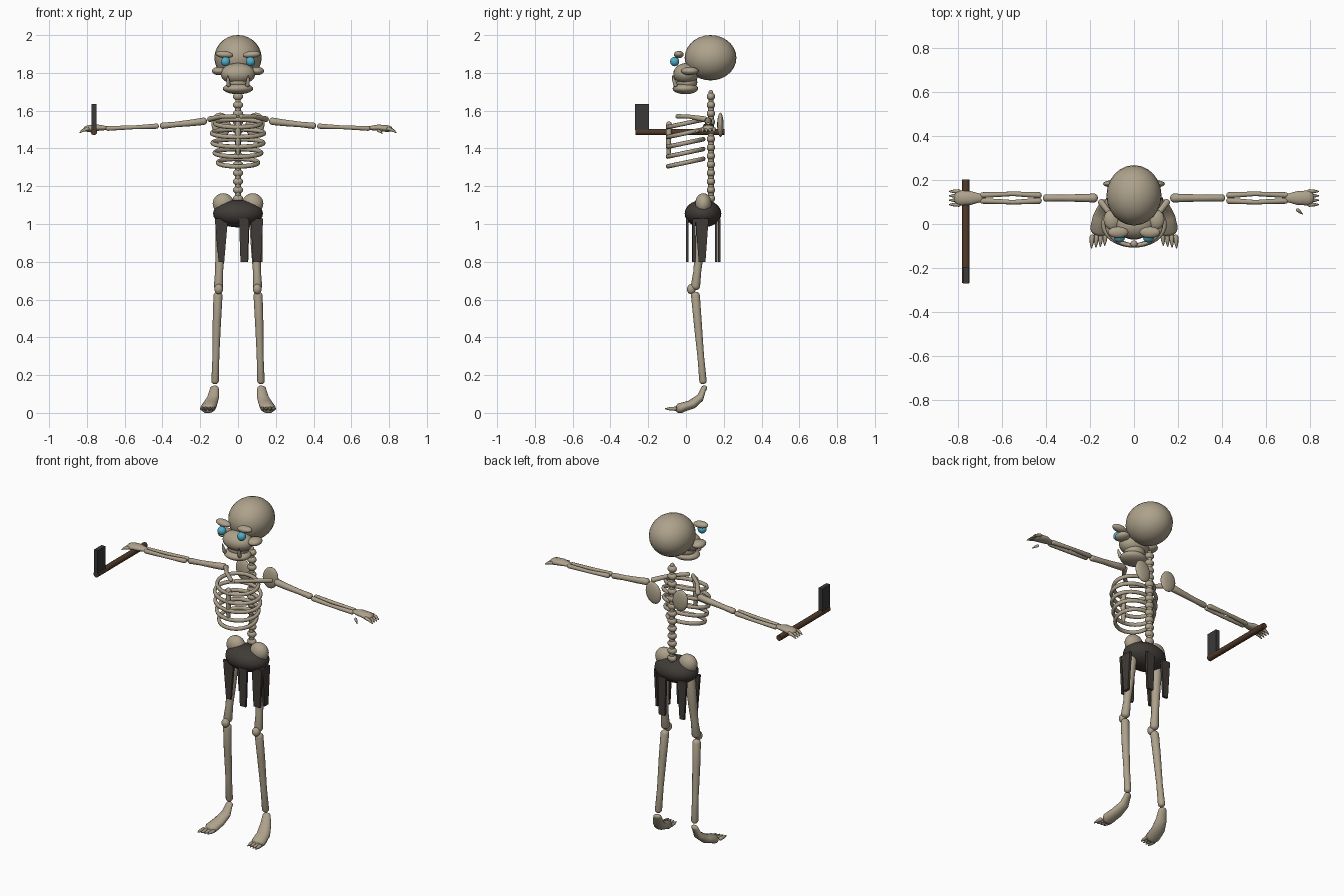
import bpy, bmesh, math
from mathutils import Vector, Matrix

cube = bpy.data.objects.get("Cube")
if cube:
    bpy.data.objects.remove(cube, do_unlink=True)


def material(name, rgb):
    m = bpy.data.materials.new(name)
    m.use_nodes = True
    m.diffuse_color = (*rgb, 1)
    m.node_tree.nodes["Principled BSDF"].inputs["Base Color"].default_value = (*rgb, 1)
    return m


BONE = material("bone", (0.42, 0.36, 0.26))
CLOTH = material("dark_cloth", (0.051, 0.044, 0.038))
WOOD = material("brown_wood", (0.08, 0.042, 0.022))
IRON = material("dark_iron", (0.044, 0.041, 0.039))
EYE = material("blue_eye", (0.08, 0.42, 0.58))


def finish(name, bm, mat, mirror=False, smooth=True):
    bmesh.ops.recalc_face_normals(bm, faces=bm.faces)
    for f in bm.faces:
        f.smooth = smooth
    me = bpy.data.meshes.new(name)
    bm.to_mesh(me)
    bm.free()
    me.materials.append(mat)
    ob = bpy.data.objects.new(name, me)
    bpy.context.collection.objects.link(ob)
    if mirror:
        ob.modifiers.new("mirror", "MIRROR").use_mirror_merge = False
    return ob


def ball(bm, center, radii, tilt=(0, 0, 0)):
    rot = Matrix.Identity(4)
    for angle, axis in zip(tilt, "XYZ"):
        rot = Matrix.Rotation(math.radians(angle), 4, axis) @ rot
    m = Matrix.Translation(center) @ rot @ Matrix.Diagonal((*radii, 1))
    bmesh.ops.create_uvsphere(bm, u_segments=24, v_segments=14, radius=1, matrix=m)


def ellipsoid(name, center, radii, mat=BONE, mirror=False, tilt=(0, 0, 0)):
    bm = bmesh.new()
    ball(bm, center, radii, tilt)
    return finish(name, bm, mat, mirror)


def loft(bm, stations, flat=1.0, n=14):
    """Round-ended bone through (x, y, z, radius) stations."""
    pts = [Vector(s[:3]) for s in stations]
    t = (pts[-1] - pts[0]).normalized()
    side = t.cross(Vector((0, 0, 1)))
    side = side.normalized() if side.length > 0.1 else Vector((1, 0, 0))
    up = side.cross(t)
    r0, r1 = stations[0][3], stations[-1][3]
    rings = [(pts[0] - t * r0 * k, r0 * s) for k, s in ((0.8, 0.15), (0.65, 0.6), (0.35, 0.88))]
    rings += [(p, s[3]) for p, s in zip(pts, stations)]
    rings += [(pts[-1] + t * r1 * k, r1 * s) for k, s in ((0.35, 0.88), (0.65, 0.6), (0.8, 0.15))]
    loops = []
    for c, r in rings:
        angles = [2 * math.pi * i / n for i in range(n)]
        loops.append([bm.verts.new(c + side * r * math.cos(a) + up * r * flat * math.sin(a))
                      for a in angles])
    for a, b in zip(loops, loops[1:]):
        for i in range(n):
            j = (i + 1) % n
            bm.faces.new((a[i], a[j], b[j], b[i]))
    bm.faces.new(loops[0])
    bm.faces.new(loops[-1])


def bone(name, stations, mat=BONE, mirror=True, flat=1.0):
    bm = bmesh.new()
    loft(bm, stations, flat)
    return finish(name, bm, mat, mirror)


# Head
ellipsoid("skull", (0, 0.13, 1.88), (0.125, 0.137, 0.12))
ellipsoid("upper_jaw", (0, 0, 1.795), (0.092, 0.067, 0.057))
ellipsoid("mouth_core", (0, 0.005, 1.75), (0.062, 0.055, 0.045))
ellipsoid("lower_jaw", (0, -0.003, 1.717), (0.08, 0.068, 0.03))
ellipsoid("cheekbone", (0.1, 0.02, 1.81), (0.038, 0.046, 0.022), mirror=True)
ellipsoid("brow", (0.072, -0.038, 1.897), (0.047, 0.026, 0.019), mirror=True, tilt=(0, -5, 0))
ellipsoid("eye", (0.066, -0.06, 1.86), (0.025, 0.024, 0.025), EYE, True)
bone("tusk", [(0.05, -0.055, 1.735, 0.011), (0.053, -0.066, 1.765, 0.008),
              (0.055, -0.07, 1.785, 0.003)])

# Spine of beads on a thin core
bm = bmesh.new()
loft(bm, [(0, 0.132, 1.12, 0.016), (0, 0.132, 1.6, 0.016), (0, 0.132, 1.7, 0.012)])
for i in range(13):
    ball(bm, (0, 0.132, 1.135 + i * 0.045), (0.027, 0.022, 0.021))
finish("spine", bm, BONE, False)

# Rib cage: tilted rings, narrower toward the waist
bm = bmesh.new()
N, M = 40, 8
for k, rx in enumerate((0.108, 0.125, 0.136, 0.139, 0.122)):
    cz = 1.325 + k * 0.052
    grid = []
    for i in range(N):
        a = 2 * math.pi * i / N
        out = Vector((math.cos(a), math.sin(a), 0))
        c = Vector((rx * out.x, -0.002 + 0.095 * out.y, cz + 0.02 * out.y))
        ring = [2 * math.pi * j / M for j in range(M)]
        grid.append([bm.verts.new(c + out * 0.01 * math.cos(b) + Vector((0, 0, 0.012 * math.sin(b))))
                     for b in ring])
    for i in range(N):
        p, q = grid[i], grid[(i + 1) % N]
        for j in range(M):
            bm.faces.new((p[j], q[j], q[(j + 1) % M], p[(j + 1) % M]))
finish("ribs", bm, BONE)
bone("sternum", [(0, -0.092, 1.36, 0.011), (0, -0.092, 1.45, 0.014), (0, -0.09, 1.53, 0.016)],
     mirror=False)
bone("clavicle", [(0.015, -0.045, 1.57, 0.012), (0.09, 0.02, 1.568, 0.011), (0.15, 0.1, 1.555, 0.015)])
ellipsoid("shoulder_blade", (0.09, 0.182, 1.525), (0.05, 0.017, 0.065), mirror=True, tilt=(0, 12, 0))

# Arms
bone("upper_arm", [(0.18, 0.118, 1.544, 0.02), (0.24, 0.118, 1.536, 0.018), (0.33, 0.118, 1.527, 0.015),
                   (0.4, 0.118, 1.52, 0.017)])
bm = bmesh.new()
for s in (-1, 1):
    loft(bm, [(0.43, 0.118 + s * 0.013, 1.518, 0.014), (0.55, 0.118 + s * 0.019, 1.512, 0.01),
              (0.69, 0.118 + s * 0.013, 1.506, 0.013)])
finish("forearm", bm, BONE, True)
bone("hand", [(0.7, 0.118, 1.508, 0.02), (0.74, 0.118, 1.51, 0.031), (0.79, 0.118, 1.505, 0.034)], flat=0.55)
bm = bmesh.new()
for i in range(4):
    y = 0.088 + i * 0.02
    loft(bm, [(0.795, y, 1.504, 0.01), (0.82, y, 1.496, 0.008), (0.838, y, 1.484, 0.003)], n=8)
finish("fingers", bm, BONE, True)
bone("left_thumb", [(0.742, 0.064, 1.495, 0.008), (0.752, 0.056, 1.49, 0.007),
                    (0.765, 0.045, 1.48, 0.002)], mirror=False)

# Pelvis and loincloth
ellipsoid("hip_bone", (0.078, 0.092, 1.108), (0.056, 0.043, 0.055), mirror=True)
ellipsoid("loincloth", (0, 0.09, 1.055), (0.132, 0.097, 0.073), CLOTH)
bm = bmesh.new()
# Hanging strips: x, y, top half-width, bottom half-width, turned sideways
for x, y, top, bottom, turned in ((-0.088, 0.04, 0.035, 0.015, 0), (-0.088, 0.16, 0.03, 0.015, 0),
                                  (0.032, 0.006, 0.027, 0.019, 0), (0.034, 0.176, 0.027, 0.02, 0),
                                  (0.1, 0.042, 0.033, 0.021, 0), (0.124, 0.085, 0.035, 0.018, 1)):
    v = bmesh.ops.create_cube(bm, size=1)["verts"]
    for p in v:
        w = 2 * p.co.x * (top if p.co.z > 0 else bottom)
        d = p.co.y * 0.014
        p.co = Vector((x + (d if turned else w), y + (w if turned else d), 1.03 if p.co.z > 0 else 0.8))
finish("cloth_strips", bm, CLOTH, smooth=False)

# Legs
bone("thigh", [(0.088, 0.088, 1.03, 0.03), (0.095, 0.07, 0.85, 0.025), (0.1, 0.06, 0.75, 0.021),
               (0.103, 0.05, 0.67, 0.025)])
ellipsoid("kneecap", (0.102, 0.028, 0.655), (0.023, 0.023, 0.027), mirror=True)
bone("shin", [(0.106, 0.05, 0.622, 0.024), (0.112, 0.062, 0.48, 0.022), (0.117, 0.078, 0.3, 0.018),
              (0.121, 0.09, 0.168, 0.02)])
bone("foot", [(0.125, 0.094, 0.128, 0.024), (0.132, 0.075, 0.08, 0.032), (0.148, 0.03, 0.045, 0.039),
              (0.158, -0.025, 0.028, 0.042)], flat=0.65)
bm = bmesh.new()
for i in range(4):
    x = 0.13 + i * 0.02
    y = -0.045 - 0.004 * i
    loft(bm, [(x, y, 0.022, 0.011), (x + 0.002, y - 0.03, 0.022, 0.009), (x + 0.003, y - 0.052, 0.022, 0.003)], n=8)
finish("toes", bm, BONE, True)

# Hatchet held in the right hand
bm = bmesh.new()
m = Matrix.Translation((-0.763, -0.032, 1.487)) @ Matrix.Rotation(math.pi / 2, 4, "X")
bmesh.ops.create_cone(bm, cap_ends=True, segments=16, radius1=0.017, radius2=0.017, depth=0.47, matrix=m)
handle = finish("axe_handle", bm, WOOD)
bpy.context.view_layer.objects.active = handle
handle.select_set(True)
bpy.ops.object.shade_smooth_by_angle()
bm = bmesh.new()
bmesh.ops.create_cube(bm, size=1, matrix=Matrix.Translation((-0.763, -0.232, 1.566))
                      @ Matrix.Diagonal((0.026, 0.074, 0.138, 1)))
finish("axe_blade", bm, IRON, smooth=False)
